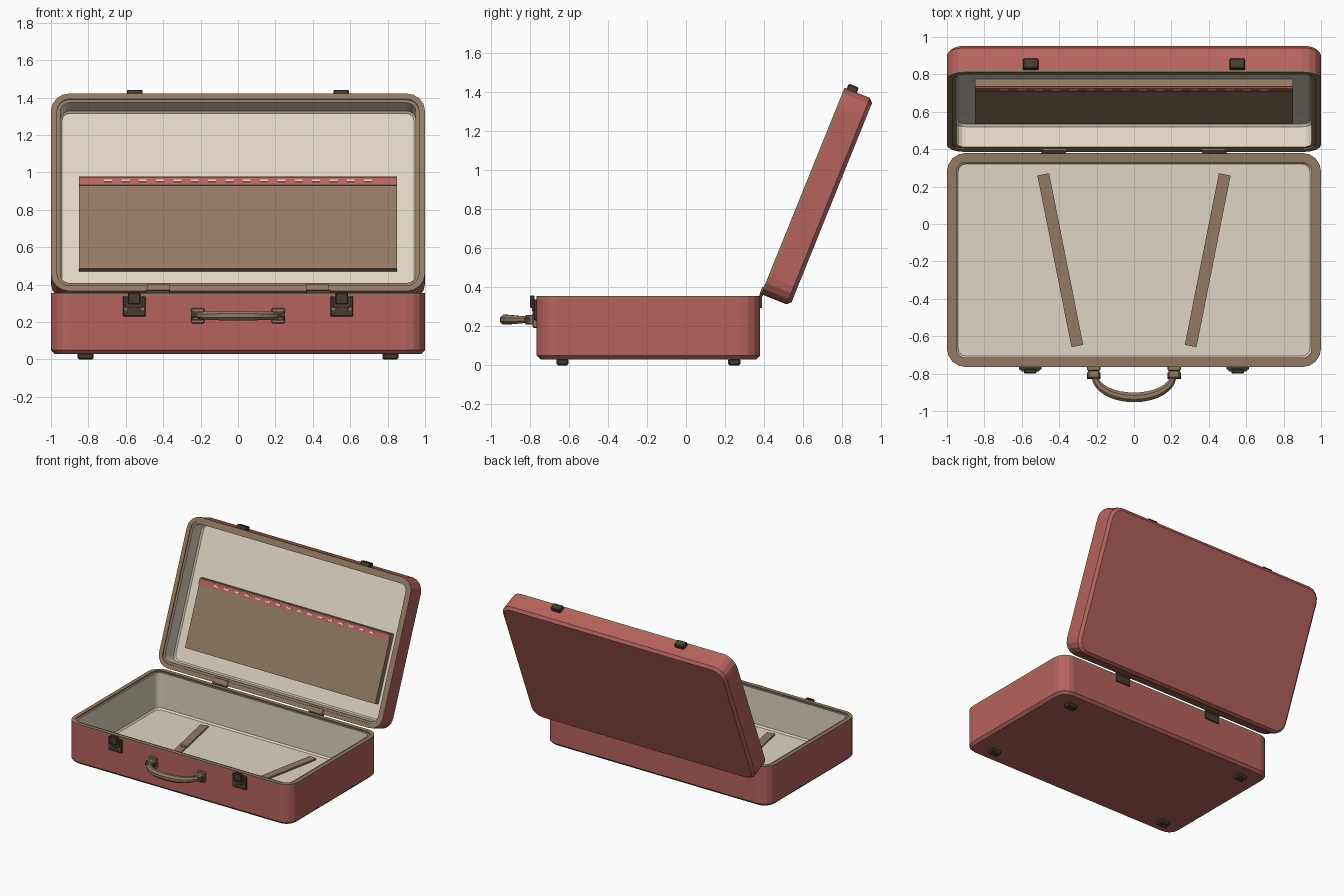
import bpy
import bmesh
from math import sin, cos, pi, radians, atan2, hypot
from mathutils import Matrix, Vector

cube = bpy.data.objects.get("Cube")
if cube:
    bpy.data.objects.remove(cube, do_unlink=True)


def material(name, r, g, b):
    m = bpy.data.materials.new(name)
    m.use_nodes = True
    m.diffuse_color = (r, g, b, 1)
    bsdf = m.node_tree.nodes["Principled BSDF"]
    bsdf.inputs["Base Color"].default_value = (r, g, b, 1)
    bsdf.inputs["Roughness"].default_value = 0.7
    return m


RED = material("red shell", 0.47, 0.125, 0.11)
TAN = material("tan leather", 0.29, 0.195, 0.122)
CREAM = material("cream lining", 0.74, 0.67, 0.54)
DARK = material("dark metal", 0.062, 0.045, 0.03)

WORLD = Matrix.Identity(4)
# Lid frame: y runs up the open lid, z points out of its opening
LID = Matrix.Translation((0, 0.385, 0.365)) @ Matrix.Rotation(radians(68), 4, 'X')


def finish(name, bm, mats, frame=WORLD):
    bmesh.ops.recalc_face_normals(bm, faces=bm.faces)
    bm.transform(frame)
    mesh = bpy.data.meshes.new(name)
    bm.to_mesh(mesh)
    bm.free()
    for m in mats:
        mesh.materials.append(m)
    obj = bpy.data.objects.new(name, mesh)
    bpy.context.collection.objects.link(obj)
    return obj


def box(name, lo, hi, mat, frame=WORLD, bevel=0.0):
    lo, hi = Vector(lo), Vector(hi)
    bm = bmesh.new()
    bmesh.ops.create_cube(bm, size=1, matrix=Matrix.Translation((lo + hi) / 2)
                          @ Matrix.Diagonal((*(hi - lo), 1)))
    if bevel:
        bmesh.ops.bevel(bm, geom=bm.edges[:], offset=bevel, segments=1, affect='EDGES')
    return finish(name, bm, [mat], frame)


def cylinder(name, center, radius, depth, mat, axis='Z', frame=WORLD, sides=12):
    turn = {'X': Matrix.Rotation(pi / 2, 4, 'Y'), 'Y': Matrix.Rotation(pi / 2, 4, 'X'), 'Z': WORLD}
    bm = bmesh.new()
    bmesh.ops.create_cone(bm, cap_ends=True, segments=sides, radius1=radius, radius2=radius,
                          depth=depth, matrix=Matrix.Translation(center) @ turn[axis])
    return finish(name, bm, [mat], frame)


def rounded_loop(bm, y0, y1, inset, z, radius=0.1, steps=4):
    """Rounded rectangle, two units wide, shrunk by the inset."""
    verts = []
    corners = [(1, y1, 0), (-1, y1, 1), (-1, y0, 2), (1, y0, 3)]
    r = radius - inset
    for x, y, quarter in corners:
        cx = x * (1 - radius)
        cy = y - radius if y == y1 else y + radius
        for i in range(steps + 1):
            a = (quarter + i / steps) * pi / 2
            verts.append(bm.verts.new((cx + r * cos(a), cy + r * sin(a), z)))
    return verts


def tray(name, y0, y1, z0, z1, frame=WORLD):
    """Hollow case half: red outside, tan rim, cream lining."""
    profile = [(0.02, z0, 0), (0, z0 + 0.02, 0), (0, z1 - 0.014, 0), (0, z1, 1),
               (0.032, z1, 1), (0.032, z1 - 0.008, 1), (0.05, z1 - 0.008, 1),
               (0.05, z0 + 0.035, 2), (0.06, z0 + 0.022, 2)]
    bm = bmesh.new()
    loops = [rounded_loop(bm, y0, y1, inset, z) for inset, z, _ in profile]
    n = len(loops[0])
    for a, b, (_, _, mat) in zip(loops, loops[1:], profile[1:]):
        for i in range(n):
            j = (i + 1) % n
            bm.faces.new((a[i], a[j], b[j], b[i])).material_index = mat
    bm.faces.new(loops[0]).material_index = 0
    bm.faces.new(loops[-1]).material_index = 2
    return finish(name, bm, [RED, TAN, CREAM], frame)


# Case halves
tray("case_base", -0.765, 0.38, 0.03, 0.356)
tray("case_lid", 0, 1.14, -0.16, 0, LID)

# Lid pocket with its stitched trim
box("lid_pocket", (-0.85, 0.17, -0.142), (0.85, 0.7, -0.095), TAN, LID)
box("pocket_trim", (-0.85, 0.648, -0.1), (0.85, 0.692, -0.086), RED, LID)
for i in range(16):
    x = -0.695 + i * 0.0927
    box("pocket_stitch", (x - 0.021, 0.665, -0.088), (x + 0.021, 0.676, -0.083), CREAM, LID)

for s, side in ((1, "left"), (-1, "right")):

    def span(name, center, half, y, z, mat, frame=WORLD, bevel=0.0):
        return box(side + "_" + name, (s * center - half, y[0], z[0]),
                   (s * center + half, y[1], z[1]), mat, frame, bevel)

    # Feet
    for y, end in ((-0.633, "front"), (0.247, "back")):
        span(end + "_foot", 0.815, 0.043, (y - 0.031, y + 0.031), (0, 0.035), DARK, bevel=0.008)

    # Latches and lid catches
    span("latch_plate", 0.555, 0.061, (-0.779, -0.76), (0.23, 0.337), DARK, bevel=0.004)
    span("latch_body", 0.555, 0.046, (-0.788, -0.77), (0.275, 0.337), DARK)
    span("latch_hasp", 0.555, 0.034, (-0.8, -0.775), (0.295, 0.357), DARK, bevel=0.005)
    cylinder(side + "_latch_keyhole", (s * 0.555, -0.78, 0.265), 0.012, 0.008, DARK, 'Y')
    for d in (-0.045, 0.045):
        cylinder(side + "_latch_rivet", (s * 0.555 + d, -0.78, 0.27), 0.008, 0.006, TAN, 'Y')
    span("lid_catch", 0.552, 0.041, (1.13, 1.168), (-0.068, -0.012), DARK, LID, 0.005)

    # Hinges
    span("hinge_leaf", 0.43, 0.064, (0.376, 0.39), (0.295, 0.36), DARK)
    cylinder(side + "_hinge_pin", (s * 0.43, 0.386, 0.361), 0.01, 0.128, DARK, 'X')
    span("hinge_pad", 0.425, 0.062, (0.002, 0.038), (-0.002, 0.008), TAN, LID)

    # Handle mounts
    span("handle_mount", 0.215, 0.035, (-0.785, -0.76), (0.192, 0.275), TAN, bevel=0.005)
    span("handle_bracket", 0.215, 0.03, (-0.825, -0.78), (0.208, 0.258), TAN, bevel=0.006)
    cylinder(side + "_handle_pin", (s * 0.215, -0.812, 0.234), 0.017, 0.074, DARK, 'X')

    # Slanted straps lying on the floor
    top, low = Vector((s * 0.485, 0.265, 0.057)), Vector((s * 0.303, -0.652, 0.057))
    run = top - low
    place = (Matrix.Translation((top + low) / 2)
             @ Matrix.Rotation(atan2(run.y, run.x), 4, 'Z'))
    half = hypot(run.x, run.y) / 2
    box(side + "_strap", (-half, -0.032, -0.008), (half, 0.032, 0.008), TAN, place)

cylinder("strap_button", (-0.402, -0.125, 0.066), 0.018, 0.012, TAN)

# Curved carrying handle, swept as a tapering octagon
bm = bmesh.new()
rings = []
for i in range(17):
    a = pi + pi * i / 16
    center = Vector((0.21 * cos(a), -0.81 + 0.117 * sin(a), 0.234))
    outward = Vector((cos(a) / 0.21, sin(a) / 0.117, 0)).normalized()
    size = 0.017 + 0.011 * abs(sin(a))
    rings.append([bm.verts.new(center + outward * size * cos(t) + Vector((0, 0, size * sin(t))))
                  for t in (pi / 8 + k * pi / 4 for k in range(8))])
for a, b in zip(rings, rings[1:]):
    for k in range(8):
        m = (k + 1) % 8
        bm.faces.new((a[k], a[m], b[m], b[k]))
bm.faces.new(rings[0])
bm.faces.new(rings[-1])
finish("carrying_handle", bm, [TAN])
